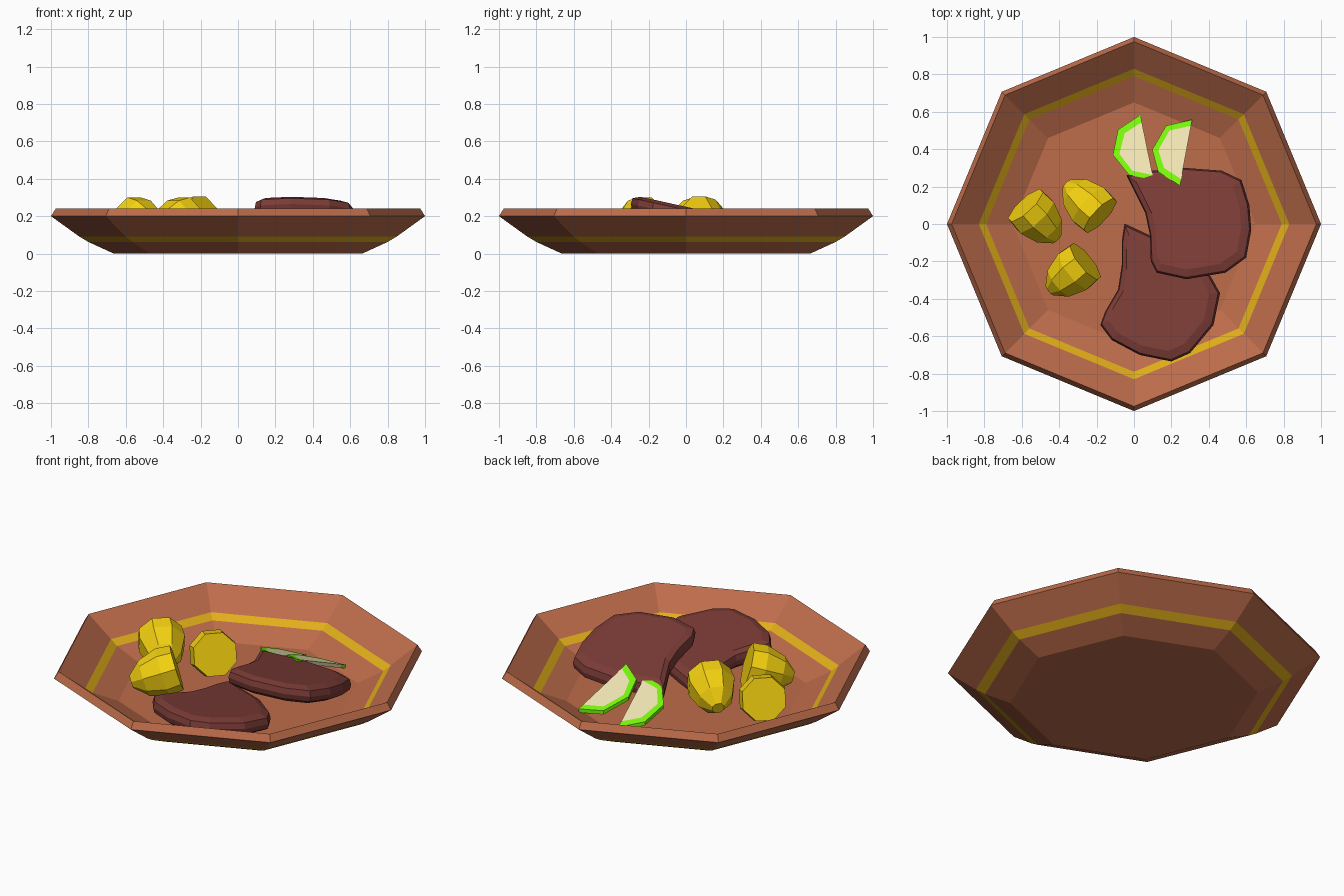
import bpy, bmesh, math
from mathutils import Vector

if "Cube" in bpy.data.objects:
    bpy.data.objects.remove(bpy.data.objects["Cube"])


def mat(name, rgb):
    m = bpy.data.materials.new(name)
    m.diffuse_color = (*rgb, 1)
    m.use_nodes = True
    m.node_tree.nodes["Principled BSDF"].inputs["Base Color"].default_value = m.diffuse_color
    return m


CLAY = mat("clay", (0.51, 0.15, 0.07))
BAND = mat("yellow_band", (0.75, 0.42, 0.01))
MEAT = mat("meat", (0.2, 0.045, 0.038))
POTATO = mat("potato", (0.91, 0.64, 0.005))
GREEN = mat("green_peel", (0.19, 0.93, 0.003))
CREAM = mat("cream_flesh", (0.87, 0.78, 0.45))


def skin(name, rings, mats, band_rows=()):
    """Bridge equal-length rings of points and cap both ends."""
    bm = bmesh.new()
    vs = [[bm.verts.new(p) for p in ring] for ring in rings]
    n = len(vs[0])
    for r in range(len(vs) - 1):
        for i in range(n):
            j = (i + 1) % n
            f = bm.faces.new((vs[r][i], vs[r][j], vs[r + 1][j], vs[r + 1][i]))
            f.material_index = 1 if r in band_rows else 0
    bm.faces.new(vs[0][::-1])
    bm.faces.new(vs[-1])
    return finish(name, bm, mats)


def finish(name, bm, mats):
    bmesh.ops.recalc_face_normals(bm, faces=bm.faces)
    me = bpy.data.meshes.new(name)
    bm.to_mesh(me)
    bm.free()
    for m in mats:
        me.materials.append(m)
    ob = bpy.data.objects.new(name, me)
    bpy.context.collection.objects.link(ob)
    return ob


def octagon(r, offset=0.0):
    return [(r * math.cos(offset + k * math.pi / 4), r * math.sin(offset + k * math.pi / 4))
            for k in range(8)]


# Octagonal bowl: outside wall, rim, inside wall, floor
profile = [(0.665, 0), (0.80, 0.062), (0.85, 0.092), (1.0, 0.20), (0.975, 0.24),
           (0.83, 0.13), (0.79, 0.10), (0.65, 0.04)]
skin("bowl", [[(x, y, z) for x, y in octagon(r)] for r, z in profile],
     [CLAY, BAND], band_rows=(1, 5))


# Steaks: rounded slabs tilted along y
def steak(name, outline, base, slope):
    n = len(outline)
    cx = sum(p[0] for p in outline) / n
    cy = sum(p[1] for p in outline) / n
    rings = []
    for s, dz in ((0.88, -0.05), (0.98, -0.03), (1.0, 0.0), (0.97, 0.033), (0.84, 0.05)):
        ring = []
        for px, py in outline:
            x, y = cx + (px - cx) * s, cy + (py - cy) * s
            ring.append((x, y, base + slope * y + dz))
        rings.append(ring)
    skin(name, rings, [MEAT])


steak("steak_upper", [(-.04, .26), (.0, .18), (.06, .06), (.085, -.06), (.09, -.2), (.12, -.26),
                      (.28, -.295), (.49, -.26), (.6, -.18), (.627, -.03), (.617, .1),
                      (.575, .235), (.47, .285), (.27, .3), (.1, .285)], 0.2, -0.22)
steak("steak_lower", [(-.05, 0), (-.065, -.09), (-.065, -.22), (-.085, -.35), (-.155, -.47),
                      (-.18, -.54), (-.12, -.62), (.03, -.7), (.2, -.735), (.3, -.69),
                      (.425, -.54), (.46, -.37), (.41, -.28), (.25, -.14), (.08, -.06)],
      0.06, -0.15)


# Potato halves: octagonal domes on their side, cut face tipped upward
def potato(name, base, heading):
    rings = [[(x, y, z) for x, y in octagon(r, math.pi / 8)]
             for r, z in ((0.125, 0), (0.132, 0.08), (0.098, 0.185), (0.035, 0.255))]
    ob = skin(name, rings, [POTATO])
    h, t = math.radians(heading), math.radians(17)
    axis = Vector((math.cos(h) * math.cos(t), math.sin(h) * math.cos(t), -math.sin(t)))
    ob.rotation_euler = axis.to_track_quat('Z', 'Y').to_euler()
    ob.location = base


potato("potato_left", (-0.58, 0.10, 0.19), -47)
potato("potato_middle", (-0.18, 0.045, 0.195), 137)
potato("potato_front", (-0.26, -0.20, 0.19), 219)


# Vegetable slices: half-octagon plates with a green peel on the curved side
def slice_piece(name, outer, inner, z_at_half):
    bm = bmesh.new()

    def layer(points, dz):
        return [bm.verts.new((x, y, z_at_half + (0.5 - y) * 0.42 + dz)) for x, y in points]

    ot, it, ob_, ib = (layer(outer, 0.01), layer(inner, 0.01),
                       layer(outer, -0.012), layer(inner, -0.012))
    n = len(outer)
    for i in range(n - 1):
        for a, b in ((ot, it), (ob_, ib), (ot, ob_)):
            bm.faces.new((a[i], a[i + 1], b[i + 1], b[i]))
    for k in (0, n - 1):
        bm.faces.new((ot[k], it[k], ib[k], ob_[k]))
    for verts in (it, ib, (it[0], it[-1], ib[-1], ib[0])):
        bm.faces.new(verts).material_index = 1
    finish(name, bm, [GREEN, CREAM])


slice_piece("slice_left",
            [(.035, .585), (-.085, .505), (-.113, .37), (-.027, .262), (.107, .235)],
            [(.042, .545), (-.05, .485), (-.078, .375), (-.01, .285), (.1, .262)], 0.072)
slice_piece("slice_right",
            [(.311, .558), (.172, .526), (.097, .397), (.129, .279), (.247, .204)],
            [(.305, .525), (.19, .5), (.13, .395), (.16, .3), (.252, .24)], 0.085)
